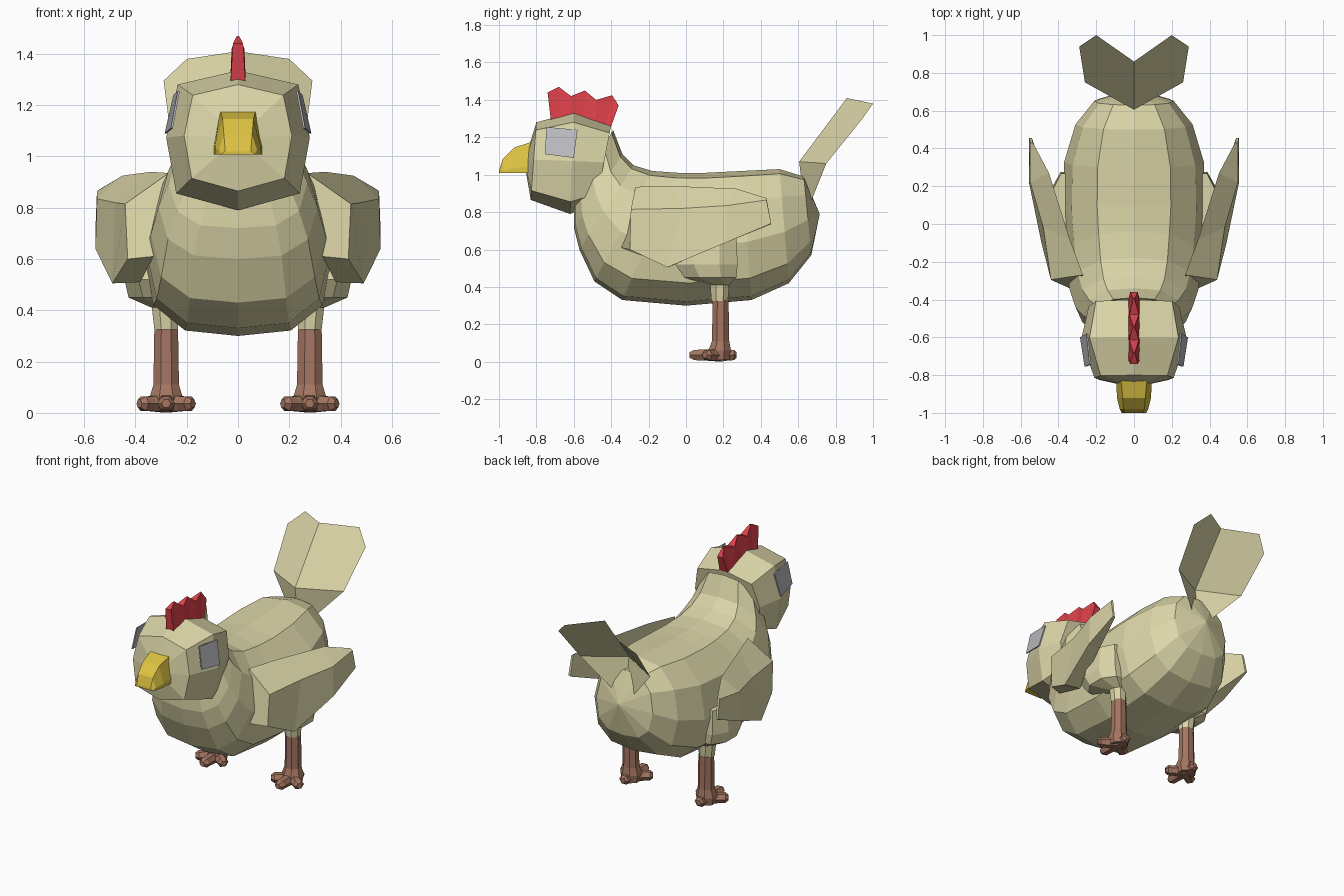
import bpy, bmesh, math
from mathutils import Vector

if "Cube" in bpy.data.objects:
    bpy.data.objects.remove(bpy.data.objects["Cube"])


def material(name, rgb):
    m = bpy.data.materials.new(name)
    m.diffuse_color = (*rgb, 1)
    m.use_nodes = True
    m.node_tree.nodes["Principled BSDF"].inputs["Base Color"].default_value = m.diffuse_color
    return m


CREAM = material("cream feathers", (0.71, 0.67, 0.39))
RED = material("red comb", (0.72, 0.052, 0.068))
YELLOW = material("yellow beak", (0.73, 0.55, 0.055))
BROWN = material("brown legs", (0.37, 0.18, 0.12))
GREY = material("grey eye", (0.50, 0.50, 0.53))


def mesh_object(name, verts, faces, mat, closed=True):
    bm = bmesh.new()
    vs = [bm.verts.new(v) for v in verts]
    for f in faces:
        bm.faces.new([vs[i] for i in f])
    if closed:
        bmesh.ops.recalc_face_normals(bm, faces=bm.faces[:])
    me = bpy.data.meshes.new(name)
    bm.to_mesh(me)
    bm.free()
    me.materials.append(mat)
    ob = bpy.data.objects.new(name, me)
    bpy.context.collection.objects.link(ob)
    return ob


def loft(name, rings, mat, start=None, end=None):
    """Skin rings of equal size; each end is an n-gon, or a fan to a given point."""
    n = len(rings[0])
    verts = [v for r in rings for v in r]
    faces = [(k * n + i, k * n + (i + 1) % n, (k + 1) * n + (i + 1) % n, (k + 1) * n + i)
             for k in range(len(rings) - 1) for i in range(n)]
    for base, tip in ((0, start), ((len(rings) - 1) * n, end)):
        if tip:
            verts.append(tip)
            faces += [(base + i, base + (i + 1) % n, len(verts) - 1) for i in range(n)]
        else:
            faces.append(tuple(range(base, base + n)))
    return mesh_object(name, verts, faces, mat)


def flip(points):
    return [(-x, y, z) for x, y, z in points]


def section(bottom, top, width, half):
    """Symmetric ring between a bottom and top (y, z) point; half = (x share, height share)."""
    pts = []
    for fx, t in half:
        pts.append((fx * width, bottom[0] + (top[0] - bottom[0]) * t,
                    bottom[1] + (top[1] - bottom[1]) * t))
    return pts + [(-x, y, z) for x, y, z in pts[-2:0:-1]]


def oval(cx, cy, z, rx, ry, n=8):
    return [(cx + rx * math.cos(math.tau * (i + .5) / n),
             cy + ry * math.sin(math.tau * (i + .5) / n), z) for i in range(n)]


# Body and neck
BODY = [(0, 0), (.55, .03), (.88, .17), (1, .45), (.88, .76), (.52, .96), (0, 1)]
body_rings = [
    ((-.60, .86), (-.39, 1.24), .21),
    ((-.60, .72), (-.34, 1.11), .27),
    ((-.57, .60), (-.28, 1.05), .31),
    ((-.49, .43), (-.18, 1.02), .34),
    ((-.34, .33), (-.04, 1.01), .36),
    ((.00, .30), (.10, 1.01), .375),
    ((.35, .33), (.30, 1.02), .37),
    ((.55, .42), (.50, 1.03), .31),
    ((.67, .57), (.63, .99), .21),
]
loft("body", [section(*r, BODY) for r in body_rings], CREAM, end=(0, .715, .79))

# Head
HEAD = [(0, 0), (.86, .12), (1, .52), (.84, .90), (0, 1)]
head_rings = [
    ((-.83, .865), (-.80, 1.28), .21),
    ((-.62, .79), (-.60, 1.335), .28),
    ((-.48, .85), (-.40, 1.265), .24),
]
loft("head", [section(*r, HEAD) for r in head_rings], CREAM, start=(0, -.865, 1.07))

# Beak: y, top z, top half width, bottom half width
beak = [(-.81, 1.18, .07, .095), (-.92, 1.145, .06, .09), (-.98, 1.085, .055, .075),
        (-1.0, 1.02, .05, .065)]
loft("beak", [[(-b, y, 1.008), (b, y, 1.008), (b, y, 1.008 + (z - 1.008) * .2),
               (t, y, z), (-t, y, z), (-b, y, 1.008 + (z - 1.008) * .2)]
              for y, z, t, b in beak], YELLOW)

# Comb: strip of (base y, base z, top y, top z, top half thickness)
comb = [(-.72, 1.27, -.74, 1.44, .02), (-.68, 1.29, -.68, 1.47, .004),
        (-.61, 1.30, -.615, 1.42, .025), (-.54, 1.30, -.54, 1.45, .004),
        (-.48, 1.28, -.48, 1.40, .025), (-.43, 1.27, -.395, 1.425, .004),
        (-.40, 1.26, -.36, 1.37, .02)]
loft("comb", [[(-.03, by, bz), (.03, by, bz), (t, ty, tz), (-t, ty, tz)]
              for by, bz, ty, tz, t in comb], RED)

# Tail: two creased sheets meeting in a V
tail = [(0, .86, 1.41), (.2, 1.0, 1.38), (.29, .94, 1.295), (.26, .75, 1.06),
        (0, .605, 1.07), (0, .62, .95), (.08, .67, .86)]
left = flip(tail)
verts = tail + [left[i] for i in (1, 2, 3, 6)]
mesh_object("tail", verts, [(0, 4, 3, 2, 1), (4, 5, 6, 3), (0, 7, 8, 9, 4), (4, 9, 10, 5)],
            CREAM, closed=False)

# Paired parts
wing = [
    [(.27, -.27, .935), (.44, -.295, .815), (.43, -.30, .60), (.33, -.345, .61)],
    [(.34, -.08, .94), (.48, -.02, .82), (.49, -.10, .505), (.38, -.08, .51)],
    [(.45, .27, .925), (.55, .22, .835), (.556, .22, .64), (.46, .20, .64)],
    [(.535, .43, .875), (.55, .43, .865), (.555, .455, .74), (.54, .455, .735)],
]
thigh = [oval(.28, .18, .325, .05, .048), oval(.285, .18, .41, .055, .055),
         oval(.33, .13, .45, .105, .15), oval(.35, .11, .52, .10, .18),
         oval(.355, .12, .68, .08, .16)]
shin = [oval(.28, .18, .01, .06, .06), oval(.28, .18, .06, .07, .065),
        oval(.28, .185, .11, .054, .05), oval(.28, .185, .33, .05, .046)]
eye = [(.235, -.745, 1.255), (.252, -.58, 1.24), (.286, -.60, 1.09), (.262, -.755, 1.11)]
eye_plate = [eye, [(x - .008, y, z) for x, y, z in eye]]


def toe(tip):
    """Blunt six-sided toe from the ankle to a ground point."""
    a, b = Vector((.28, .18)), Vector(tip)
    d = (b - a).normalized()
    side = Vector((-d.y, d.x))
    rings = []
    for t, r, h in ((0, .04, .04), (.6, .033, .033), (.85, .036, .032), (1, .018, .018)):
        c = a.lerp(b, t)
        ring = []
        for i in range(6):
            g = math.tau * i / 6
            p = c + side * r * math.cos(g)
            ring.append((p.x, p.y, .036 + h * math.sin(g)))
        rings.append(ring)
    return rings


parts = [("wing", wing, CREAM), ("thigh", thigh, CREAM), ("shin", shin, BROWN),
         ("eye", eye_plate, GREY),
         ("middle_toe", toe((.28, .02)), BROWN), ("outer_toe", toe((.385, .10)), BROWN),
         ("inner_toe", toe((.175, .10)), BROWN), ("back_toe", toe((.28, .27)), BROWN)]
for name, rings, mat in parts:
    loft("right_" + name, rings, mat)
    loft("left_" + name, [flip(r) for r in rings], mat)
